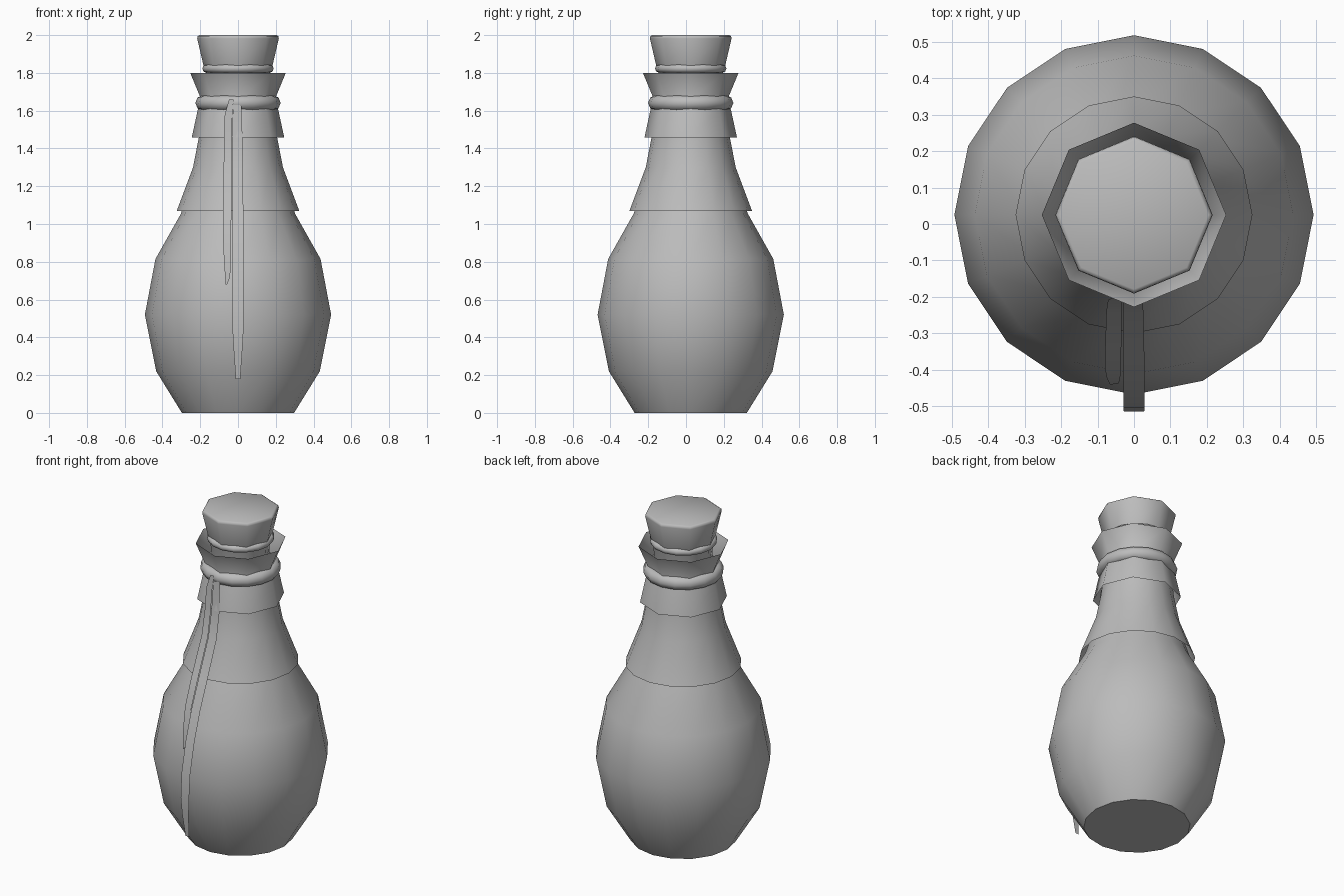
import bpy, bmesh, math
from mathutils import Vector

cube = bpy.data.objects.get("Cube")
if cube:
    bpy.data.objects.remove(cube, do_unlink=True)

AXIS_Y = 0.025  # the bottle axis sits slightly behind the origin

grey = bpy.data.materials.new("plain_grey")
grey.use_nodes = True
grey.diffuse_color = (0.5, 0.5, 0.5, 1)
grey.node_tree.nodes["Principled BSDF"].inputs["Base Color"].default_value = (0.5, 0.5, 0.5, 1)


def finish(name, bm, angle=50, solid=True):
    if solid:
        bmesh.ops.recalc_face_normals(bm, faces=bm.faces)
    mesh = bpy.data.meshes.new(name)
    bm.to_mesh(mesh)
    bm.free()
    mesh.materials.append(grey)
    mesh.shade_smooth()
    mesh.set_sharp_from_angle(angle=math.radians(angle))
    obj = bpy.data.objects.new(name, mesh)
    bpy.context.collection.objects.link(obj)
    return obj


def circle(bm, r, z, sides):
    return [bm.verts.new((r * math.cos(math.tau * i / sides),
                          AXIS_Y + r * math.sin(math.tau * i / sides), z))
            for i in range(sides)]


def bridge(bm, a, b):
    n = len(a)
    for i in range(n):
        j = (i + 1) % n
        bm.faces.new((a[i], a[j], b[j], b[i]))


def lathe(name, profile, sides, closed=True):
    bm = bmesh.new()
    rings = [circle(bm, r, z, sides) for r, z in profile]
    for a, b in zip(rings, rings[1:]):
        bridge(bm, a, b)
    if closed:
        bm.faces.new(rings[0][::-1])
        bm.faces.new(rings[-1])
    return finish(name, bm, solid=closed)


def ring(name, major, minor_r, minor_z, z, sides=16, steps=8):
    bm = bmesh.new()
    loops = []
    for k in range(steps):
        t = math.tau * k / steps
        loops.append(circle(bm, major + minor_r * math.cos(t), z + minor_z * math.sin(t), sides))
    for k in range(steps):
        bridge(bm, loops[k], loops[(k + 1) % steps])
    return finish(name, bm, 80)


def ribbon(name, path):
    # path rows: centre x, y, z, half width
    bm = bmesh.new()
    rows = [(bm.verts.new((x - w, y, z)), bm.verts.new((x + w, y, z))) for x, y, z, w in path]
    for a, b in zip(rows, rows[1:]):
        bm.faces.new((a[0], b[0], b[1], a[1]))
    return finish(name, bm, solid=False)


# Glass body with the neck running up inside the coverings
lathe("bottle_body", [(0.297, 0), (0.433, 0.22), (0.493, 0.52), (0.437, 0.815),
                      (0.302, 1.055), (0.22, 1.3), (0.19, 1.46), (0.175, 1.62)], 16)

# Thin sleeve over the shoulder
lathe("shoulder_sleeve", [(0.325, 1.068), (0.238, 1.3), (0.207, 1.46), (0.19, 1.62)], 16, False)

# Open cloth wrap, pinched by the cord
lathe("neck_wrap", [(0.245, 1.457), (0.214, 1.6), (0.195, 1.66), (0.253, 1.8)], 8, False)
ring("neck_cord", 0.185, 0.041, 0.041, 1.641)

# Stopper
lathe("stopper", [(0.155, 1.6), (0.17, 1.8), (0.183, 1.84), (0.216, 1.982),
                  (0.214, 1.994), (0.204, 2.0)], 8)
ring("stopper_cord", 0.168, 0.021, 0.022, 1.823)

# Hanging cord ends
ribbon("long_cord_end", [
    (-0.005, -0.2, 1.63, 0.022), (-0.003, -0.215, 1.45, 0.027), (-0.002, -0.245, 1.3, 0.028),
    (-0.001, -0.34, 1.08, 0.029), (0, -0.41, 0.92, 0.029), (0, -0.465, 0.75, 0.029),
    (0, -0.505, 0.57, 0.029), (0, -0.515, 0.42, 0.028), (0, -0.51, 0.32, 0.022),
    (0, -0.492, 0.18, 0.012)])
ribbon("short_cord_end", [
    (-0.035, -0.2, 1.66, 0.012), (-0.05, -0.207, 1.58, 0.02), (-0.053, -0.217, 1.45, 0.02),
    (-0.055, -0.243, 1.3, 0.021), (-0.057, -0.338, 1.08, 0.022), (-0.058, -0.4, 0.92, 0.021),
    (-0.056, -0.425, 0.8, 0.018), (-0.055, -0.437, 0.72, 0.013), (-0.062, -0.44, 0.68, 0.004)])
